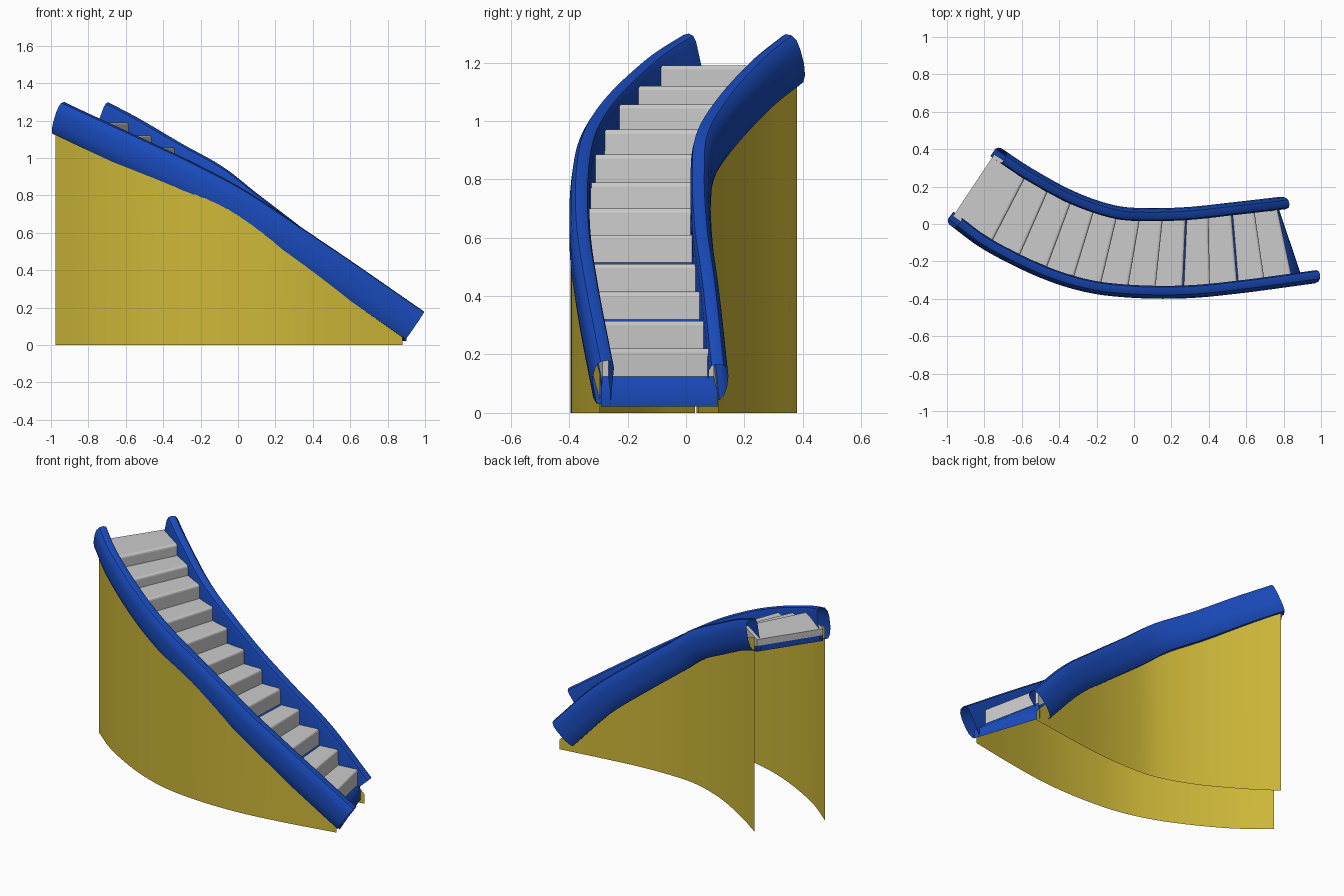
import bpy, bmesh, math
from mathutils import Vector

if "Cube" in bpy.data.objects:
    bpy.data.objects.remove(bpy.data.objects["Cube"])

def material(name, col):
    m = bpy.data.materials.new(name)
    m.diffuse_color = (*col, 1)
    m.use_nodes = True
    m.node_tree.nodes["Principled BSDF"].inputs["Base Color"].default_value = m.diffuse_color
    return m

BLUE = material("blue_paint", (0.01, 0.07, 0.50))
YELLOW = material("yellow_panel", (0.62, 0.48, 0.04))

# Centre lines of the two side rails (same heights, different radius)
Z = [1.215, 1.13, 1.00, 0.88, 0.745, 0.56, 0.365, 0.105]
FRONT = [(-.96, .02), (-.78, -.11), (-.50, -.25), (-.25, -.33),
         (0, -.36), (.28, -.362), (.57, -.335), (.945, -.285)]
BACK = [(-.72, .37), (-.56, .265), (-.34, .145), (-.13, .07),
        (.04, .05), (.28, .055), (.52, .08), (.765, .108)]

def spline(pts, n=6):
    p = [Vector((x, y, z)) for (x, y), z in zip(pts, Z)]
    p = [2 * p[0] - p[1]] + p + [2 * p[-1] - p[-2]]
    out = []
    for i in range(1, len(p) - 2):
        a, b, c, d = p[i - 1:i + 3]
        for k in range(n):
            t = k / n
            out.append(.5 * (2 * b + (c - a) * t + (2 * a - 5 * b + 4 * c - d) * t * t
                             + (3 * b - a - 3 * c + d) * t ** 3))
    return out + [p[-2]]

def at_x(path, x):
    """Point on a path at a given x, extended past the ends."""
    i = 0
    while i < len(path) - 2 and path[i + 1].x < x:
        i += 1
    a, b = path[i], path[i + 1]
    return a + (b - a) * ((x - a.x) / (b.x - a.x))

def make(name, verts, faces, mat=None, fix=True, smooth=True):
    me = bpy.data.meshes.new(name)
    me.from_pydata(verts, [], faces)
    if fix:
        bm = bmesh.new()
        bm.from_mesh(me)
        bmesh.ops.recalc_face_normals(bm, faces=bm.faces)
        bm.to_mesh(me)
        bm.free()
    ob = bpy.data.objects.new(name, me)
    bpy.context.collection.objects.link(ob)
    if mat:
        me.materials.append(mat)
    if smooth:
        bpy.ops.object.select_all(action='DESELECT')
        ob.select_set(True)
        bpy.context.view_layer.objects.active = ob
        bpy.ops.object.shade_smooth_by_angle(angle=math.radians(40))
    return ob

def loft(name, rings, mat, caps):
    n = len(rings[0])
    faces = [(r * n + i, r * n + (i + 1) % n, (r + 1) * n + (i + 1) % n, (r + 1) * n + i)
             for r in range(len(rings) - 1) for i in range(n)]
    if caps:
        faces += [tuple(range(n)), tuple(range((len(rings) - 1) * n, len(rings) * n))]
    return make(name, [v for r in rings for v in r], faces, mat)

# Rail section: (outward, up), bulging on the outside, rounded on top
SECTION = [(-.033, -.09), (.014, -.09), (.028, -.065), (.035, -.025), (.035, .03),
           (.029, .065), (.014, .085), (-.010, .09), (-.027, .082), (-.034, .06)]

front, back = spline(FRONT), spline(BACK)

# Hollow side rails, open at both ends
for name, path, side in (("front_rail", front, -1), ("back_rail", back, 1)):
    rings = []
    for i, p in enumerate(path):
        t = (path[min(i + 1, len(path) - 1)] - path[max(i - 1, 0)]).normalized()
        n = Vector((-t.y, t.x, 0)).normalized()
        up = t.cross(n)
        rings.append([p + n * (u * side) + up * v for u, v in SECTION])
    loft(name, rings, BLUE, False)

# Thin walls from the ground up into the rails
for name, path, x0, x1, bulge in (("front_wall", front, -.975, .88, .032),
                                  ("back_wall", back, -.735, .79, .014)):
    N = 32
    verts = []
    for i in range(N + 1):
        p = at_x(path, x0 + (x1 - x0) * i / N)
        y = p.y - bulge * math.sin(math.pi * i / N)
        verts += [(p.x, y, 0), (p.x, y, p.z - .02)]
    make(name, verts, [(2 * i, 2 * i + 2, 2 * i + 3, 2 * i + 1) for i in range(N)],
         YELLOW, fix=False)

# Step nosing lines run between the rails
TREAD = [1.26, 1.19, 1.12, 1.057, .97, .885, .79, .70, .61, .51, .415, .315, .22]

def nosing(k):
    if k == 0:
        f, b = at_x(front, -.975), at_x(back, -.74)
    else:
        f, b = at_x(front, -.77 + .147 * (k - 1)), at_x(back, -.57 + .121 * (k - 1))
    d = (b - f) * .03
    return f + d, b - d

def level(p, z):
    return Vector((p.x, p.y, z))

# Steps with softened nosings
for k in range(1, 13):
    (f0, b0), (f1, b1) = nosing(k - 1), nosing(k)
    z, lo0, lo1 = TREAD[k], TREAD[k - 1] - .11, TREAD[k] - .11
    v = [level(f0, lo0), level(b0, lo0), level(b1, lo1), level(f1, lo1),
         level(f0, z), level(b0, z), level(b1, z), level(f1, z)]
    ob = make(f"step_{k:02d}", v, [(0, 1, 2, 3), (4, 5, 6, 7), (0, 1, 5, 4), (1, 2, 6, 5),
                                   (2, 3, 7, 6), (3, 0, 4, 7)], smooth=False)
    bm = bmesh.new()
    bm.from_mesh(ob.data)
    bm.verts.ensure_lookup_table()
    nose = bm.edges.get((bm.verts[6], bm.verts[7]))
    bmesh.ops.bevel(bm, geom=[nose], offset=.014, segments=3, profile=.5, affect='EDGES')
    bm.to_mesh(ob.data)
    bm.free()

# Sloping slab under the steps
rings = []
for k in range(14):
    if k < 13:
        (f, b), z = nosing(k), TREAD[k] - .145
    else:
        f, b, z = at_x(front, .90), at_x(back, .765), .022
    rings.append([level(f, z), level(b, z), level(b, z + .05), level(f, z + .05)])
loft("under_slab", rings, BLUE, True)
